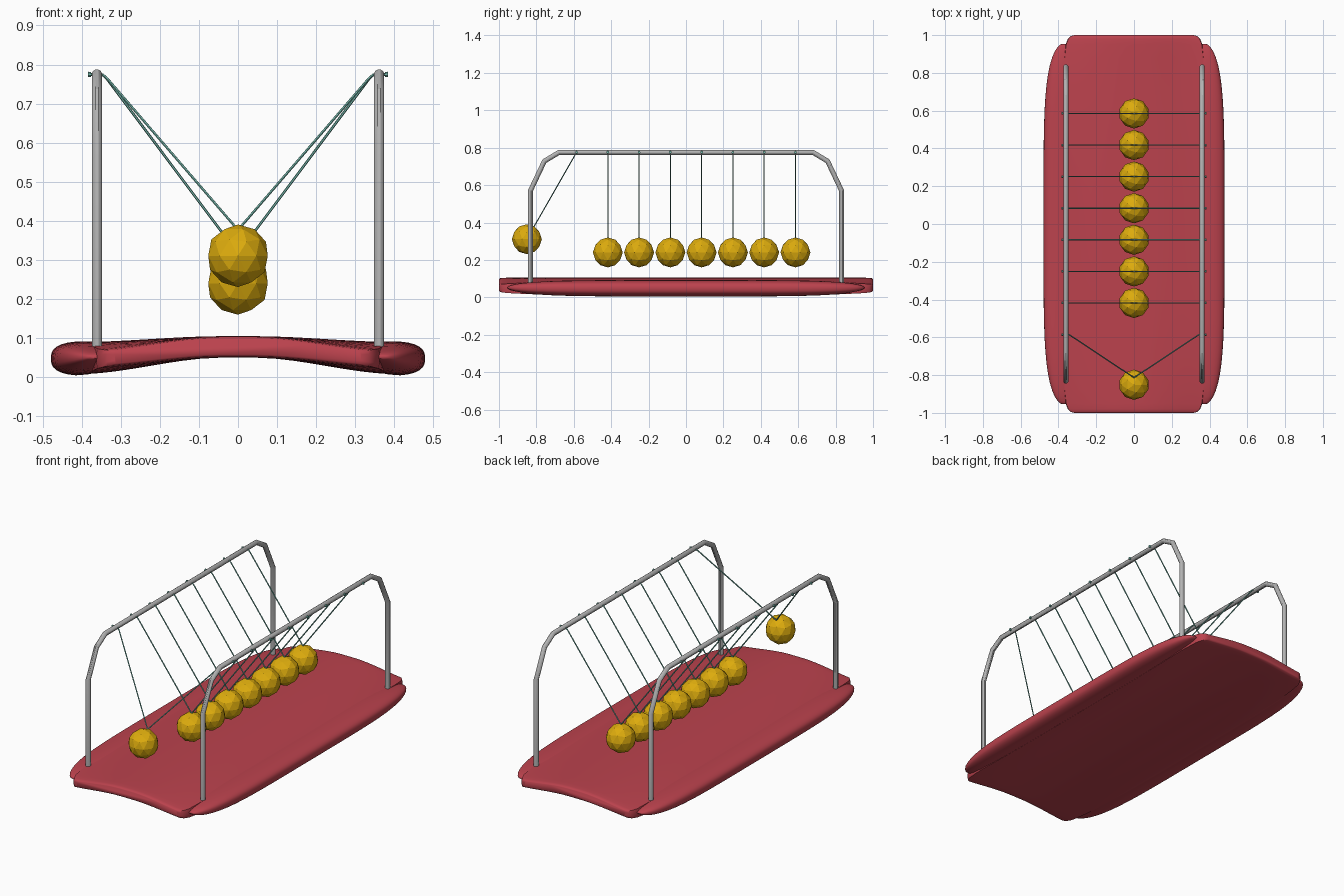
import bpy, bmesh, math
from mathutils import Vector

if "Cube" in bpy.data.objects:
    bpy.data.objects.remove(bpy.data.objects["Cube"])


def material(name, rgb):
    m = bpy.data.materials.new(name)
    m.diffuse_color = (*rgb, 1)
    m.use_nodes = True
    m.node_tree.nodes["Principled BSDF"].inputs["Base Color"].default_value = m.diffuse_color
    return m


RED = material("red base", (0.5, 0.055, 0.075))
GREY = material("grey metal", (0.45, 0.45, 0.45))
GOLD = material("gold", (0.72, 0.41, 0.004))
TEAL = material("teal thread", (0.19, 0.5, 0.43))


def loft(name, rings, mat):
    """Skin closed rings of equal length and cap both ends."""
    bm = bmesh.new()
    vs = [[bm.verts.new(p) for p in r] for r in rings]
    n = len(vs[0])
    for a, b in zip(vs, vs[1:]):
        for i in range(n):
            j = (i + 1) % n
            bm.faces.new((a[i], a[j], b[j], b[i]))
    bm.faces.new(vs[0])
    bm.faces.new(vs[-1])
    bmesh.ops.recalc_face_normals(bm, faces=bm.faces)
    me = bpy.data.meshes.new(name)
    bm.to_mesh(me)
    bm.free()
    me.materials.append(mat)
    ob = bpy.data.objects.new(name, me)
    bpy.context.collection.objects.link(ob)
    return ob


def smooth(ob, deg=40):
    bpy.ops.object.select_all(action='DESELECT')
    ob.select_set(True)
    bpy.context.view_layer.objects.active = ob
    bpy.ops.object.shade_smooth_by_angle(angle=math.radians(deg))


def tube(name, pts, r, sides, mat):
    """Mitred round tube along a path of points."""
    pts = [Vector(p) for p in pts]
    d = [(b - a).normalized() for a, b in zip(pts, pts[1:])]
    normal = max((d[0].cross(e) for e in d[1:]), key=lambda v: v.length).normalized()
    u = normal.cross(d[0])
    ring = [pts[0] + r * (math.cos(t) * normal + math.sin(t) * u)
            for t in (2 * math.pi * (i + .5) / sides for i in range(sides))]
    rings = [ring]
    for k in range(1, len(pts)):
        # slide the ring along the segment onto the mitre plane
        along = d[k - 1]
        plane = (along + d[k]).normalized() if k < len(d) else along
        ring = [p + along * ((pts[k] - p).dot(plane) / along.dot(plane)) for p in ring]
        rings.append(ring)
    return loft(name, rings, mat)


# arched centre slab of the base, its ends drooping in an S curve
def slab_ring(y, half, thick):
    e = abs(y) ** 4
    pts = []
    N = 24
    for side in (1, -1):
        for i in range(N + 1):
            x = half * side * math.cos(math.pi * i / N)
            s = min(1, max(0, (abs(x) - 0.04) / 0.37))
            q = s * s * (3 - 2 * s)
            top = 0.105 - q * (0.015 + 0.023 * e)
            bot = 0.05 - q * (0.042 - 0.016 * e)
            mid, h = (top + bot) / 2, (top - bot) / 2 * thick
            if i in (0, N):
                h *= 0.5
            pts.append((x, y, mid + side * h))
    return pts


ends = [(1.0, .315, .7), (.995, .335, .88), (.98, .35, .97), (.95, .362, 1), (.88, .37, 1)]
stations = [(-y, w, t) for y, w, t in ends]
stations += [(y / 10, .375, 1) for y in range(-8, 9)]
stations += ends[::-1]
smooth(loft("base_slab", [slab_ring(*s) for s in stations], RED), 50)


# thick rounded roll along each long side of the base
def roll_ring(sx, y):
    f = math.sqrt(max(0.004, 1 - abs(y / 0.955) ** 5))
    inner, outer = 0.35 - 0.06 * f, 0.372 + 0.107 * f
    cx, a, h = (inner + outer) / 2, (outer - inner) / 2, 0.044 * f
    pts = []
    for i in range(28):
        c, s = math.cos(2 * math.pi * i / 28), math.sin(2 * math.pi * i / 28)
        px = cx + a * math.copysign(abs(c) ** 0.75, c)
        pz = 0.048 + 0.004 * (1 - f) + h * math.copysign(abs(s) ** 0.75, s)
        # keep the inner underside tucked into the slab
        if pz < 0.047 and px < 0.4:
            pz += (0.4 - px) * 0.2 * f
        pts.append((sx * px, y, pz))
    return pts


ys = [0.954 * math.sin(math.pi / 2 * k / 16) for k in range(-16, 17)]
for sx, side in ((-1, "left"), (1, "right")):
    smooth(loft(side + "_base_roll", [roll_ring(sx, y) for y in ys], RED), 50)

    # bent tube frame
    half = [(.832, .05), (.832, .57), (.757, .728), (.68, .774)]
    path = [(sx * .361, -y, z) for y, z in half] + [(sx * .361, y, z) for y, z in half[::-1]]
    smooth(tube(side + "_frame", path, 0.0135, 12, GREY), 30)

# balls on paired threads, the front one swung out
PIVOT, LENGTH, R = 0.775, 0.535, 0.08
for k in range(8):
    y = (k - 3.5) * 0.1672
    ang = math.radians(29.8) if k == 0 else 0
    swing = Vector((0, -math.sin(ang), -math.cos(ang)))
    pivot = Vector((0, y, PIVOT))
    bpy.ops.mesh.primitive_ico_sphere_add(subdivisions=2, radius=R,
                                          location=pivot + swing * LENGTH)
    ball = bpy.context.object
    ball.name = f"ball_{k + 1}"
    ball.data.materials.append(GOLD)
    tip = pivot + swing * (LENGTH - R + 0.004)
    for sx, side in ((-1, "left"), (1, "right")):
        bend = pivot + Vector((sx * .335, 0, 0)) + swing * .012
        tube(f"{side}_thread_{k + 1}",
             [(sx * .384, y, PIVOT), (sx * .345, y, PIVOT - .002), bend, tip], 0.0034, 6, TEAL)
        # stop knot outside the frame
        tube(f"{side}_knot_{k + 1}",
             [(sx * .376, y, PIVOT), (sx * .381, y, PIVOT), (sx * .384, y, PIVOT + .0001)],
             0.007, 8, TEAL)
